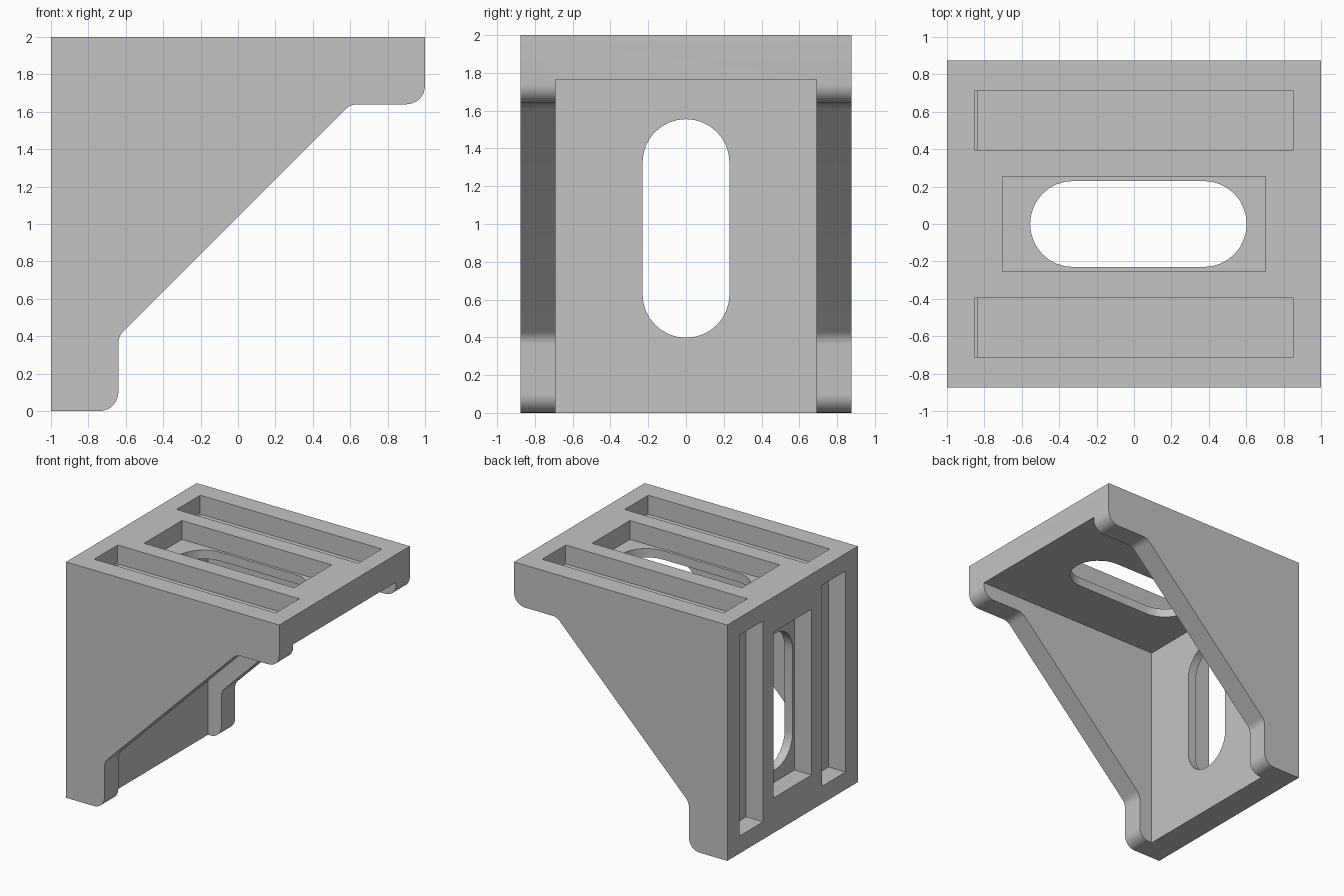
import bpy
import bmesh
import math
from mathutils import Vector

if "Cube" in bpy.data.objects:
    bpy.data.objects.remove(bpy.data.objects["Cube"], do_unlink=True)

HALF_WIDTH = 0.875     # outer half width of the bracket
INNER_HALF = 0.69      # half width between the gussets
PLATE = 0.235          # thickness of both plates
POCKET = 0.16          # depth of the recesses
FILLET = 0.1

grey = bpy.data.materials.new("bracket grey")
grey.use_nodes = True
colour = (0.55, 0.55, 0.55, 1)
grey.diffuse_color = colour
grey.node_tree.nodes["Principled BSDF"].inputs["Base Color"].default_value = colour


def rounded(corners, steps=8):
    """Outline from (x, y, radius) corners, each rounded by its radius."""
    outline = []
    for i, (x, y, radius) in enumerate(corners):
        p = Vector((x, y))
        if radius == 0:
            outline.append(p)
            continue
        u = (Vector(corners[i - 1][:2]) - p).normalized()
        v = (Vector(corners[(i + 1) % len(corners)][:2]) - p).normalized()
        half = u.angle(v) / 2
        reach = radius / math.tan(half)
        centre = p + (u + v).normalized() * radius / math.sin(half)
        a, b = p + u * reach - centre, p + v * reach - centre
        whole = math.pi - 2 * half
        for k in range(steps + 1):
            t = whole * k / steps
            outline.append(centre + (a * math.sin(whole - t) + b * math.sin(t)) / math.sin(whole))
    return outline


def prism(name, outline, start, end, place):
    """Extrude a flat outline between two depths; place maps (a, b, depth) to space."""
    bm = bmesh.new()
    rings = [[bm.verts.new(place(p[0], p[1], d)) for p in outline] for d in (start, end)]
    bm.faces.new(rings[0])
    bm.faces.new(rings[1][::-1])
    for i in range(len(outline)):
        bm.faces.new((rings[0][i - 1], rings[0][i], rings[1][i], rings[1][i - 1]))
    bmesh.ops.recalc_face_normals(bm, faces=bm.faces)
    mesh = bpy.data.meshes.new(name)
    bm.to_mesh(mesh)
    bm.free()
    mesh.materials.append(grey)
    obj = bpy.data.objects.new(name, mesh)
    bpy.context.collection.objects.link(obj)
    return obj


def box(x0, x1, y0, y1, radius=0):
    return rounded([(x0, y0, radius), (x1, y0, radius), (x1, y1, radius), (x0, y1, radius)])


def side(a, b, depth):
    return (a, depth, b)


def top(a, b, depth):
    return (a, b, 2 - depth)


def back(a, b, depth):
    return (depth - 1, b, 1 - a)


def cut(body, cutter):
    cutter.hide_render = True
    mod = body.modifiers.new(cutter.name, "BOOLEAN")
    mod.operation = "DIFFERENCE"
    mod.solver = "EXACT"
    mod.object = cutter
    bpy.context.view_layer.objects.active = body
    bpy.ops.object.modifier_apply(modifier=mod.name)
    bpy.data.objects.remove(cutter, do_unlink=True)


# Solid body with the gusset silhouette
profile = rounded([(-1, 0, 0), (-0.64, 0, FILLET), (-0.64, 0.4, FILLET),
                   (0.6, 1.64, FILLET), (1, 1.64, FILLET), (1, 2, 0), (-1, 2, 0)])
bracket = prism("corner_bracket", profile, -HALF_WIDTH, HALF_WIDTH, side)

# Hollow between the two gussets, leaving the two plates
cut(bracket, prism("hollow", box(PLATE - 1, 1.2, -0.2, 2 - PLATE), -INNER_HALF, INNER_HALF, side))

# Recesses and bolt slot, the same on the top and the back plate
for place in (top, back):
    for sign in (-1, 1):
        low, high = sorted((sign * 0.395, sign * 0.71))
        cut(bracket, prism("side_recess", box(-0.852, 0.852, low, high), -0.1, POCKET, place))
    cut(bracket, prism("middle_recess", box(-0.703, 0.703, -0.253, 0.253), -0.1, POCKET, place))
    cut(bracket, prism("bolt_slot", box(-0.555, 0.602, -0.23, 0.23, 0.229), -0.1, PLATE + 0.1, place))

bpy.ops.object.select_all(action="DESELECT")
bracket.select_set(True)
bpy.context.view_layer.objects.active = bracket
bpy.ops.object.shade_smooth_by_angle(angle=math.radians(30))
